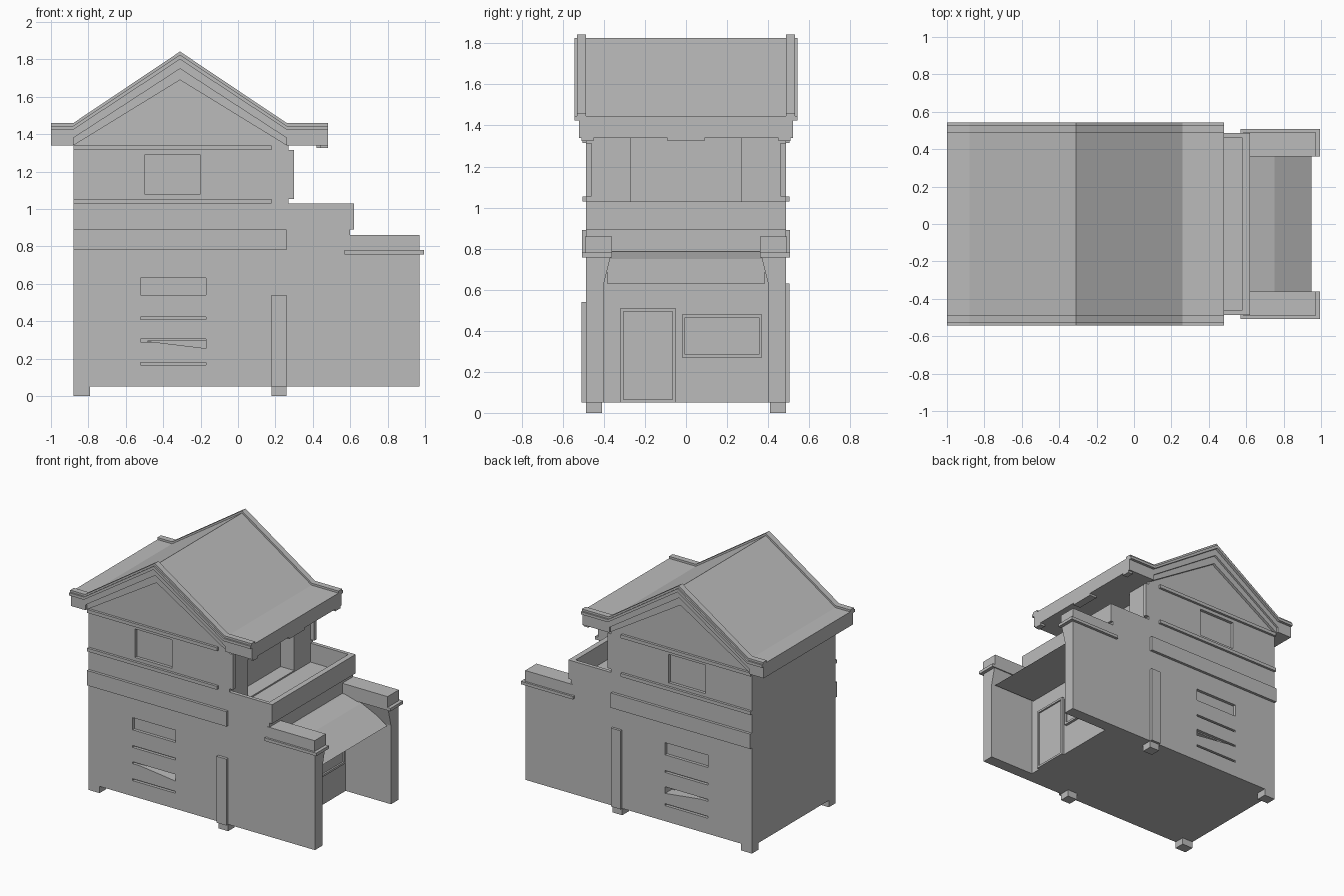
import bpy, bmesh
from mathutils import Vector

if "Cube" in bpy.data.objects:
    bpy.data.objects.remove(bpy.data.objects["Cube"])

grey = bpy.data.materials.new("plain grey")
grey.diffuse_color = (0.5, 0.5, 0.5, 1)
grey.use_nodes = True
grey.node_tree.nodes["Principled BSDF"].inputs["Base Color"].default_value = grey.diffuse_color


def prism(name, pts, a, b, axis='y'):
    """Extrude a profile: (x, z) points along y, or (y, z) points along x."""
    bm = bmesh.new()
    place = (lambda p, t: (p[0], t, p[1])) if axis == 'y' else (lambda p, t: (t, p[0], p[1]))
    face = bm.faces.new([bm.verts.new(place(p, a)) for p in pts])
    new = bmesh.ops.extrude_face_region(bm, geom=[face])['geom']
    move = Vector((0, b - a, 0)) if axis == 'y' else Vector((b - a, 0, 0))
    bmesh.ops.translate(bm, vec=move, verts=[v for v in new if isinstance(v, bmesh.types.BMVert)])
    bmesh.ops.recalc_face_normals(bm, faces=bm.faces)
    me = bpy.data.meshes.new(name)
    bm.to_mesh(me)
    bm.free()
    me.materials.append(grey)
    ob = bpy.data.objects.new(name, me)
    bpy.context.collection.objects.link(ob)
    return ob


def box(name, x0, x1, y0, y1, z0, z1):
    return prism(name, [(x0, z0), (x1, z0), (x1, z1), (x0, z1)], y0, y1)


def pair(name, x0, x1, y0, y1, z0, z1):
    """The same box on the front and back sides."""
    for s, side in ((-1, "front"), (1, "back")):
        a, b = sorted((s * y0, s * y1))
        box(f"{name}_{side}", x0, x1, a, b, z0, z1)


def cut(target, cutter):
    cutter.hide_render = True
    m = target.modifiers.new("cut", 'BOOLEAN')
    m.operation, m.solver, m.object = 'DIFFERENCE', 'EXACT', cutter
    bpy.context.view_layer.objects.active = target
    bpy.ops.object.modifier_apply(modifier=m.name)
    bpy.data.objects.remove(cutter)


# Main body, with both storeys and the gable
W = 0.487
body = prism("house_body", [(-0.88, 0.05), (0.60, 0.05), (0.60, 0.89), (0.27, 0.89),
                            (0.27, 1.42), (-0.31, 1.79), (-0.88, 1.42)], -W, W)
cut(body, box("balcony_recess_cutter", 0.16, 0.4, -0.27, 0.27, 0.90, 1.34))

# Recessed windows, slots and the slanted louver in the side walls
for s in (-1, 1):
    y0, y1 = sorted((s * 0.465, s * 0.6))
    cut(body, box("window_cutter", -0.50, -0.20, y0, y1, 1.08, 1.29))
    cut(body, box("vent_cutter", -0.52, -0.17, y0, y1, 0.54, 0.63))
    for z in (0.41, 0.29, 0.165):
        cut(body, box("slot_cutter", -0.52, -0.17, y0, y1, z, z + 0.014))
    y0, y1 = sorted((s * 0.41, s * 0.6))
    cut(body, prism("louver_cutter", [(-0.50, 0.295), (-0.17, 0.255), (-0.17, 0.295)], y0, y1))

# Feet, pilasters, belt and trim strips
pair("rear_foot", -0.88, -0.79, 0.41, W, 0, 0.05)
pair("middle_foot", 0.18, 0.26, 0.41, W, 0, 0.05)
box("pilaster_front", 0.18, 0.26, -0.508, -0.47, 0.05, 0.54)
box("pilaster_back", 0.18, 0.26, 0.47, 0.505, 0.05, 0.63)
pair("belt", -0.88, 0.26, 0.47, 0.507, 0.78, 0.89)
pair("lower_trim", -0.88, 0.18, 0.47, 0.505, 1.03, 1.055)
pair("upper_trim", -0.88, 0.18, 0.47, 0.505, 1.315, 1.34)
pair("upper_corner_post", 0.20, 0.30, 0.46, W, 1.055, 1.315)

# Balcony parapet
pair("balcony_side", 0.24, 0.60, 0.46, W, 0.85, 1.03)
box("balcony_front", 0.58, 0.62, -W, W, 0.89, 1.03)

# Porch side walls, flaring inward at the top, with capping blocks
for s, side in ((-1, "front"), (1, "back")):
    prism("porch_wall_" + side, [(s * W, 0.05), (s * 0.40, 0.05), (s * 0.40, 0.63),
                                 (s * 0.365, 0.77), (s * W, 0.77)], 0.58, 0.97, 'x')
pair("porch_cap", 0.585, 0.97, 0.36, 0.492, 0.76, 0.86)
pair("porch_cap_trim", 0.57, 0.995, 0.36, 0.507, 0.758, 0.78)

# Porch canopy
prism("porch_canopy", [(0.58, 0.63), (0.95, 0.63), (0.75, 0.75), (0.62, 0.785), (0.58, 0.785)],
      -0.385, 0.385)


# Door and window frames on the porch wall, each with an inset panel
def framed(name, y0, y1, z0, z1, t=0.015):
    frame = box(name + "_frame", 0.59, 0.62, y0, y1, z0, z1)
    cut(frame, box("panel_cutter", 0.608, 0.7, y0 + t, y1 - t, z0 + t, z1 - t))


framed("door", -0.32, -0.05, 0.05, 0.51)
framed("porch_window", -0.02, 0.37, 0.27, 0.48)


# Roof layers share one kinked profile at different heights
def roof_line(peak, eave, x0=-1.0, x1=0.48):
    return [(x0, eave), (-0.88, eave), (-0.31, peak), (0.26, eave), (x1, eave)]


def roof_layer(name, top, bottom, a, b):
    return prism(name, top + bottom[::-1], a, b)


roof_layer("roof_sheet", roof_line(1.825, 1.445), roof_line(1.80, 1.425), -0.542, 0.542)
for s, side in ((-1, "front"), (1, "back")):
    y0, y1 = sorted((s * 0.487, s * 0.53))
    roof_layer("roof_edge_cap_" + side, roof_line(1.842, 1.46), roof_line(1.81, 1.435), y0, y1)
roof_layer("eave_block", roof_line(1.81, 1.435),
           [(-1.0, 1.34), (-0.88, 1.34), (-0.88, 1.38), (-0.31, 1.75), (0.26, 1.38),
            (0.26, 1.34), (0.48, 1.34)], -0.522, 0.522)
prism("gable_band", [(-0.88, 1.40), (-0.31, 1.77), (0.26, 1.40), (0.26, 1.34),
                     (-0.31, 1.69), (-0.88, 1.34)], -0.507, 0.507)

# Small brackets under the balcony eave
box("eave_bracket_middle", 0.42, 0.48, -0.09, 0.09, 1.325, 1.35)
pair("eave_bracket", 0.44, 0.48, 0.45, 0.51, 1.325, 1.35)
